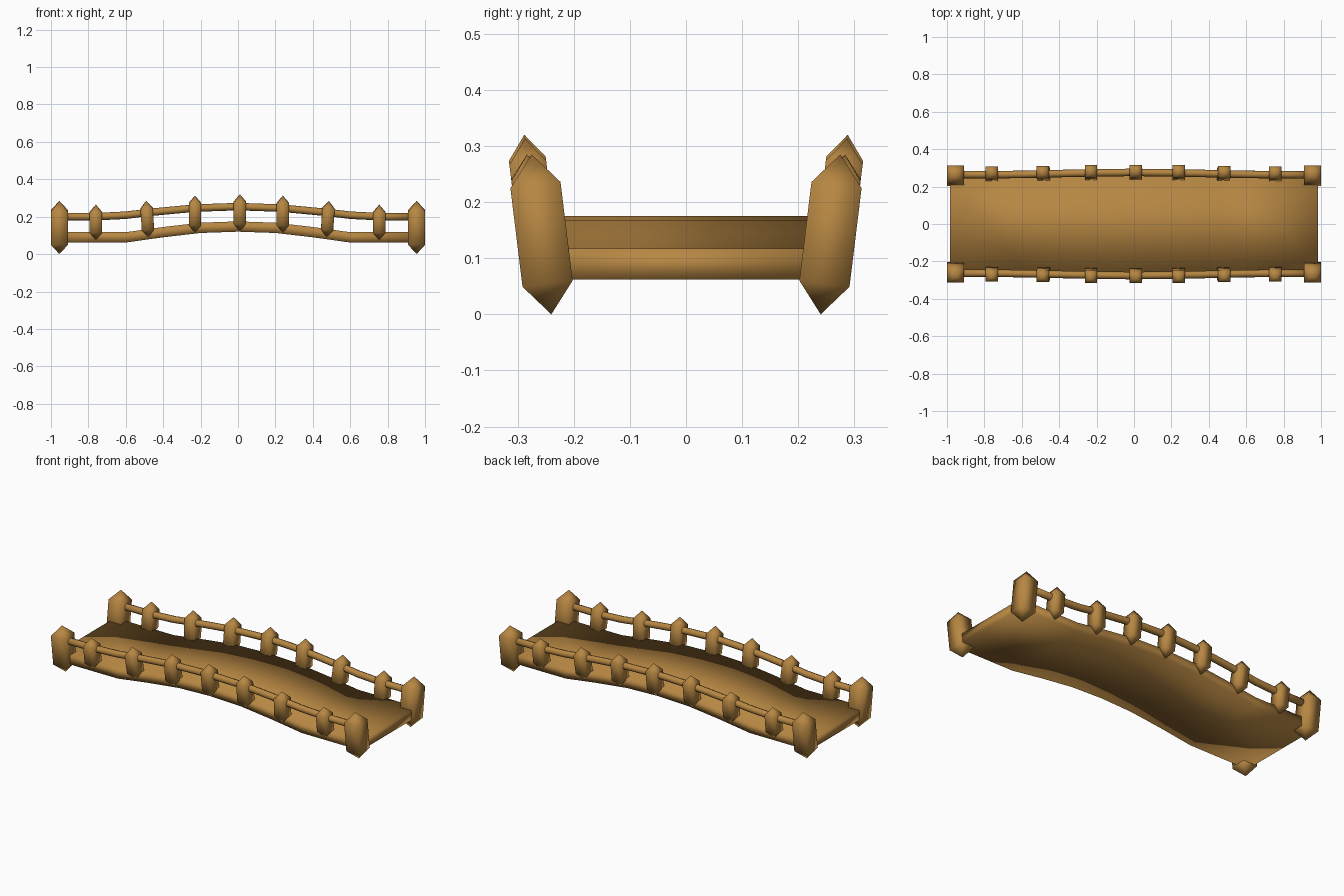
import bpy, bmesh, math
from mathutils import Vector

if "Cube" in bpy.data.objects:
    bpy.data.objects.remove(bpy.data.objects["Cube"])

wood = bpy.data.materials.new("warm wood")
wood.diffuse_color = (0.47, 0.24, 0.055, 1)
wood.use_nodes = True
wood.node_tree.nodes["Principled BSDF"].inputs["Base Color"].default_value = wood.diffuse_color


def finish(name, bm):
    bmesh.ops.recalc_face_normals(bm, faces=bm.faces)
    for f in bm.faces:
        f.smooth = True
    mesh = bpy.data.meshes.new(name)
    bm.to_mesh(mesh)
    bm.free()
    mesh.materials.append(wood)
    bpy.context.collection.objects.link(bpy.data.objects.new(name, mesh))


def loft(name, rings, tips=None):
    """Skin a list of vertex rings; close the ends with faces or pointed tips."""
    bm = bmesh.new()
    loops = [[bm.verts.new(p) for p in ring] for ring in rings]
    n = len(loops[0])
    for a, b in zip(loops, loops[1:]):
        for i in range(n):
            j = (i + 1) % n
            bm.faces.new((a[i], a[j], b[j], b[i]))
    for k, loop in enumerate((loops[0], loops[-1])):
        if tips:
            tip = bm.verts.new(tips[k])
            for i in range(n):
                bm.faces.new((loop[i], loop[(i + 1) % n], tip))
        else:
            bm.faces.new(loop)
    finish(name, bm)


def post(name, bottom, top, width, cap):
    """Square post with a pyramid on both ends, leaning from bottom to top."""
    bottom, top = Vector(bottom), Vector(top)
    axis = (top - bottom).normalized()
    u = Vector((1, 0, 0))
    u = (u - axis * u.dot(axis)).normalized()
    v = axis.cross(u)
    h = width / 2
    rings = [[c + u * (a * h) + v * (b * h)
              for a, b in ((-1, -1), (1, -1), (1, 1), (-1, 1))]
             for c in (bottom + axis * cap, top - axis * cap)]
    loft(name, rings, (bottom, top))


# Arched deck: a plank with a gentle hump
half = [(0.985, 0.062), (0.6, 0.062), (0.4, 0.09), (0.2, 0.113), (0, 0.12)]
path = [(-x, z) for x, z in half] + half[-2::-1]
D, T = 0.262, 0.055
loft("deck", [[(x, -D, z), (x, D, z), (x, D, z + T), (x, -D, z + T)] for x, z in path])

# x, top z, bottom z and sideways lean of the small posts
small = [(-0.76, 0.265, 0.075, 0), (-0.485, 0.285, 0.09, -0.006),
         (-0.23, 0.313, 0.115, 0), (0.01, 0.32, 0.122, 0),
         (0.24, 0.313, 0.115, 0), (0.48, 0.285, 0.09, 0.006),
         (0.755, 0.265, 0.075, 0)]
rail_path = [(-0.95, 0.264, 0.2), (-0.76, 0.264, 0.2), (-0.6, 0.265, 0.208),
             (-0.485, 0.268, 0.222), (-0.23, 0.273, 0.246), (0, 0.276, 0.254)]
rail_path += [(-x, y, z) for x, y, z in rail_path[-2::-1]]

for s, side in ((-1, "front"), (1, "back")):
    # Large corner posts
    for e, end in ((-1, "left"), (1, "right")):
        post(f"{side}_{end}_corner_post", (e * 0.955, s * 0.24, 0),
             (e * 0.955, s * 0.275, 0.285), 0.09, 0.055)
    # Small railing posts
    for i, (x, zt, zb, lean) in enumerate(small):
        yt = 0.281 + (zt - 0.265) * 0.13
        yb = yt - (zt - zb) * 0.123
        post(f"{side}_railing_post_{i + 1}", (x - lean, s * yb, zb),
             (x + lean, s * yt, zt), 0.066, 0.043)
    # Round handrail
    R = 0.02
    loft(f"{side}_handrail",
         [[(x, s * y + R * math.cos(k * math.pi / 4), z + R * math.sin(k * math.pi / 4))
           for k in range(8)] for x, y, z in rail_path])
